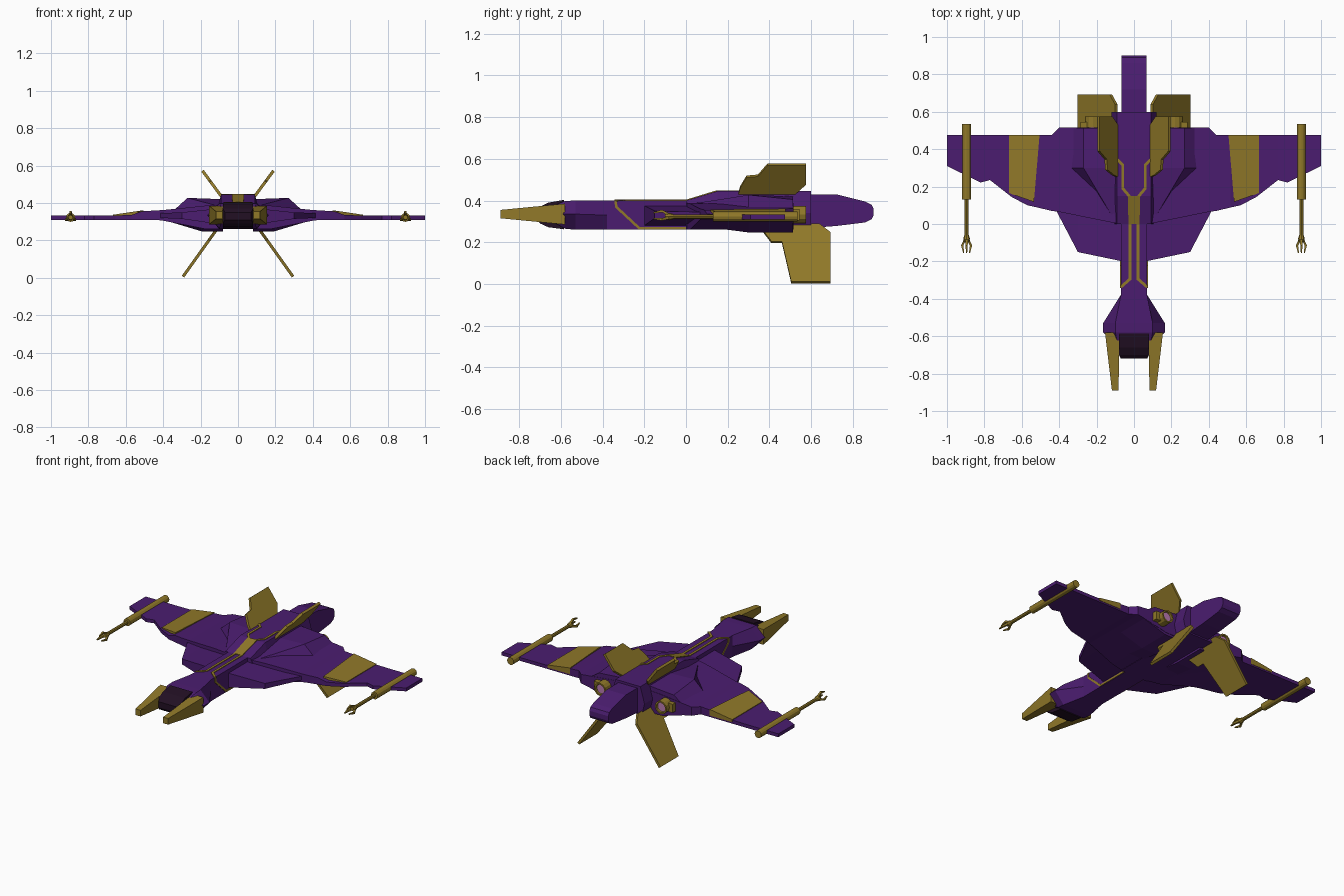
import bpy, bmesh, math
from mathutils import Vector


def material(name, rgb):
    m = bpy.data.materials.new(name)
    m.diffuse_color = (*rgb, 1)
    return m


PURPLE = material("purple", (0.07, 0.012, 0.16))
GOLD = material("gold", (0.28, 0.19, 0.022))
DARK = material("dark", (0.016, 0.005, 0.017))
PINK = material("pink", (0.5, 0.2, 0.45))


def finish(name, bm, mat, mirror):
    bmesh.ops.recalc_face_normals(bm, faces=bm.faces)
    me = bpy.data.meshes.new(name)
    bm.to_mesh(me)
    bm.free()
    ob = bpy.data.objects.new(name, me)
    bpy.context.collection.objects.link(ob)
    me.materials.append(mat)
    if mirror:
        ob.modifiers.new("mirror", "MIRROR").use_mirror_merge = False
    return ob


def loft(name, rings, mat, mirror=False):
    """Bridge rings of 3D points and cap both ends."""
    bm = bmesh.new()
    vs = [[bm.verts.new(p) for p in r] for r in rings]
    n = len(vs[0])
    for a, b in zip(vs, vs[1:]):
        for i in range(n):
            bm.faces.new((a[i], a[(i + 1) % n], b[(i + 1) % n], b[i]))
    bm.faces.new(vs[0])
    bm.faces.new(vs[-1])
    return finish(name, bm, mat, mirror)


def ring_y(y, pts):
    return [(x, y, z) for x, z in pts]


def box_y(y, x0, x1, z0, z1):
    return ring_y(y, [(x0, z0), (x1, z0), (x1, z1), (x0, z1)])


def chord(x, y0, y1, z0, z1):
    return [(x, y0, z0), (x, y1, z0), (x, y1, z1), (x, y0, z1)]


def hexa(y, wt, wm, z0, zm, z1):
    return ring_y(y, [(-wt, z0), (wt, z0), (wm, zm), (wt, z1), (-wt, z1), (-wm, zm)])


def tube(name, x, z, stations, mat, sides=12):
    """Round part along y from (y, radius) stations, mirrored."""
    rings = [[(x + r * math.cos(2 * math.pi * i / sides), y, z + r * math.sin(2 * math.pi * i / sides))
              for i in range(sides)] for y, r in stations]
    return loft(name, rings, mat, True)


def fin(name, low, high, profile, thick=0.016):
    """Slanted plate: profile in (y, z), x follows the line low-high."""
    (x0, z0), (x1, z1) = low, high
    nrm = Vector((z1 - z0, 0, x0 - x1)).normalized() * thick / 2
    pts = [Vector((x0 + (z - z0) * (x1 - x0) / (z1 - z0), y, z)) for y, z in profile]
    loft(name, [[p - nrm for p in pts], [p + nrm for p in pts]], GOLD, True)


def strip(name, path, w, nrm, h=0.004):
    """Flat trim ribbon along a path lying on a surface with the given normal."""
    path, nrm = [Vector(p) for p in path], Vector(nrm)
    rings = []
    for i, p in enumerate(path):
        d0 = (path[max(i, 1)] - path[max(i, 1) - 1]).normalized()
        j = min(i + 1, len(path) - 1)
        d1 = (path[j] - path[j - 1]).normalized()
        s = nrm.cross(d0 + d1).normalized()
        s *= w / 2 / max(0.5, s.dot(nrm.cross(d1).normalized()))
        rings.append([p - s - nrm * h, p + s - nrm * h, p + s + nrm * h, p - s + nrm * h])
    loft(name, rings, GOLD, True)


# neck, head and cockpit
loft("neck", [box_y(-0.40, -0.07, 0.07, 0.26, 0.40), box_y(0.1, -0.07, 0.07, 0.26, 0.40)], PURPLE)
loft("head", [hexa(-0.38, 0.07, 0.071, 0.26, 0.33, 0.40), hexa(-0.53, 0.10, 0.165, 0.26, 0.335, 0.40),
              hexa(-0.58, 0.10, 0.165, 0.265, 0.335, 0.398), hexa(-0.625, 0.09, 0.12, 0.29, 0.335, 0.38)], PURPLE)
loft("cockpit", [box_y(-0.585, -0.08, 0.08, 0.262, 0.403), box_y(-0.66, -0.08, 0.08, 0.272, 0.39),
                 box_y(-0.70, -0.08, 0.08, 0.29, 0.37), box_y(-0.72, -0.07, 0.07, 0.31, 0.35)], DARK)
loft("nose_prong", [box_y(-0.58, 0.08, 0.155, 0.285, 0.385), box_y(-0.89, 0.082, 0.118, 0.315, 0.355)],
     GOLD, True)

# main spine and tail boom
spine = lambda y, top: ring_y(y, [(-0.1, 0.26), (0.1, 0.26), (0.12, 0.34), (0.09, top), (-0.09, top), (-0.12, 0.34)])
loft("spine", [spine(0.0, 0.40), spine(0.15, 0.445), spine(0.60, 0.445)], PURPLE)
loft("tail_boom", [box_y(y, -0.068, 0.068, a, b) for y, a, b in
                   [(0.55, 0.265, 0.43), (0.72, 0.278, 0.43), (0.86, 0.295, 0.395),
                    (0.89, 0.31, 0.38), (0.90, 0.33, 0.36)]], PURPLE)

# chest plate in front of the wings
loft("chest_plate", [chord(0.06, -0.20, 0.2, 0.28, 0.375), chord(0.30, -0.15, 0.2, 0.315, 0.35),
                     chord(0.415, 0.07, 0.2, 0.32, 0.345)], PURPLE, True)

# wings with raised gold band
loft("wing", [chord(*s) for s in [
    (0.08, 0.0, 0.515, 0.262, 0.39), (0.18, 0.02, 0.515, 0.262, 0.385), (0.40, 0.065, 0.515, 0.305, 0.362),
    (0.44, 0.07, 0.475, 0.31, 0.36), (0.515, 0.088, 0.475, 0.31, 0.355), (0.57, 0.10, 0.475, 0.31, 0.336),
    (0.655, 0.145, 0.475, 0.31, 0.333), (0.77, 0.235, 0.475, 0.31, 0.332), (0.82, 0.222, 0.475, 0.31, 0.332),
    (1.0, 0.31, 0.475, 0.31, 0.332)]], PURPLE, True)
loft("wing_band", [[(0.535, 0.118, 0.32), (0.505, 0.477, 0.32), (0.505, 0.477, 0.361), (0.535, 0.118, 0.357)],
                   [(0.668, 0.165, 0.32), (0.668, 0.477, 0.32), (0.668, 0.477, 0.337), (0.668, 0.165, 0.337)]],
     GOLD, True)

# engine housings above and below the wing root
loft("engine_housing", [ring_y(y, p) for y, p in [
    (0.03, [(0.08, 0.33), (0.12, 0.33), (0.11, 0.385), (0.08, 0.395)]),
    (0.30, [(0.08, 0.33), (0.36, 0.345), (0.27, 0.427), (0.08, 0.42)]),
    (0.513, [(0.08, 0.33), (0.36, 0.345), (0.27, 0.405), (0.08, 0.42)])]], PURPLE, True)
loft("engine_underside", [ring_y(y, [(0.08, z), (0.19, z), (0.40, 0.31), (0.08, 0.33)])
                          for y, z in [(0.16, 0.265), (0.30, 0.247), (0.513, 0.247)]], PURPLE, True)

# engine nozzles
tube("engine_nozzle", 0.22, 0.333, [(0.45, 0.042), (0.575, 0.042), (0.575, 0.032), (0.55, 0.03)], GOLD)
tube("engine_glow", 0.22, 0.333, [(0.54, 0.031), (0.562, 0.031)], PINK)
loft("nozzle_block", [box_y(0.48, 0.235, 0.285, 0.305, 0.36), box_y(0.545, 0.235, 0.285, 0.305, 0.36)], GOLD, True)

# slanted tail fins
fin("upper_fin", (0.085, 0.43), (0.192, 0.575),
    [(0.25, 0.43), (0.26, 0.465), (0.29, 0.515), (0.345, 0.52), (0.39, 0.572), (0.575, 0.572),
     (0.575, 0.48), (0.52, 0.43)])
fin("lower_fin", (0.095, 0.285), (0.295, 0.005),
    [(0.36, 0.265), (0.41, 0.20), (0.46, 0.20), (0.505, 0.006), (0.692, 0.006), (0.692, 0.245), (0.64, 0.285),
     (0.38, 0.285)])

# wing tip guns with forked muzzles
tube("gun_body", 0.895, 0.323, [(0.13, 0.024), (0.535, 0.024)], GOLD)
tube("gun_barrel", 0.895, 0.323, [(-0.09, 0.011), (0.14, 0.011)], GOLD, 8)
tube("gun_muzzle", 0.895, 0.323, [(-0.10, 0.012), (-0.08, 0.018), (-0.06, 0.012)], GOLD, 8)
for k in range(3):
    a = math.pi / 2 + k * 2 * math.pi / 3
    rings = []
    for y, r, t in [(-0.08, 0.008, 0.007), (-0.115, 0.027, 0.006), (-0.155, 0.018, 0.003)]:
        cx, cz = 0.895 + r * math.cos(a), 0.323 + r * math.sin(a)
        rings.append(box_y(y, cx - t, cx + t, cz - t, cz + t))
    loft("muzzle_prong_%d" % (k + 1), rings, GOLD, True)

# gold trim on the back and along the neck sides
strip("back_trim", [(0.07, -0.337, 0.40), (0.022, -0.295, 0.40), (0.022, 0.0, 0.40), (0.026, 0.15, 0.445),
                    (0.06, 0.19, 0.445), (0.06, 0.315, 0.445), (0.09, 0.345, 0.445)], 0.015, (0, 0, 1))
loft("back_panel", [box_y(0.0, -0.03, 0.03, 0.38, 0.404), box_y(0.15, -0.03, 0.03, 0.42, 0.449)], GOLD)
strip("neck_trim", [(0.07, -0.337, 0.40), (0.07, -0.335, 0.37), (0.07, -0.225, 0.268), (0.07, 0.0, 0.268)],
      0.012, (1, 0, 0))
